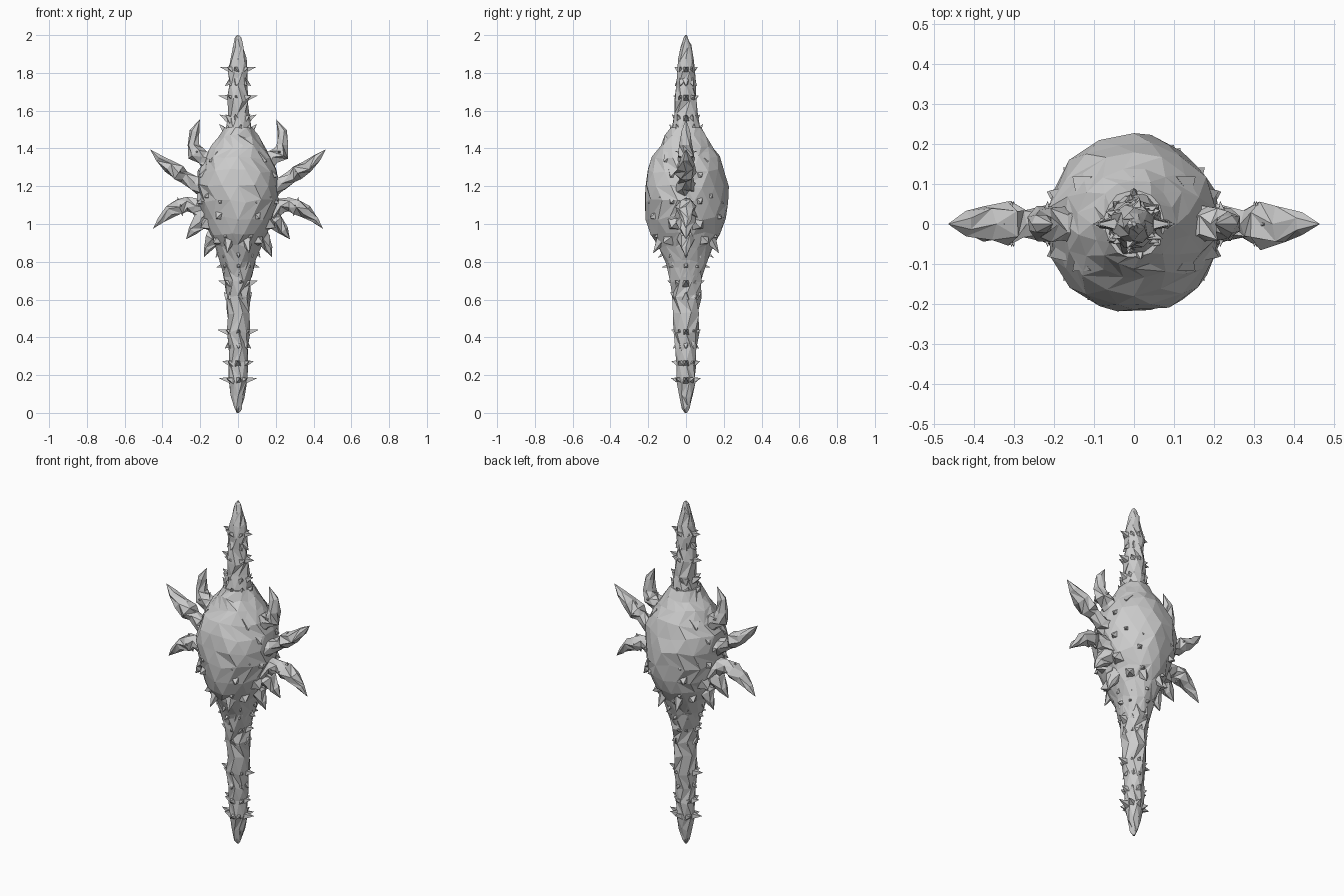
import bpy, bmesh, math, random
from mathutils import Vector

random.seed(7)


def skin(bm, rings, tip=None):
    # Triangulated skin over a list of vertex loops, closed at both ends
    vs = [[bm.verts.new(p) for p in r] for r in rings]
    n = len(vs[0])
    for a, b in zip(vs, vs[1:]):
        for i in range(n):
            j = (i + 1) % n
            if random.random() < 0.5:
                tris = ((a[i], a[j], b[j]), (a[i], b[j], b[i]))
            else:
                tris = ((a[i], a[j], b[i]), (a[j], b[j], b[i]))
            for t in tris:
                bm.faces.new(t)
    bm.faces.new(list(reversed(vs[0])))
    if tip is None:
        bm.faces.new(vs[-1])
    else:
        t = bm.verts.new(tip)
        for i in range(n):
            bm.faces.new((vs[-1][i], vs[-1][(i + 1) % n], t))


def finish(bm, name):
    bmesh.ops.recalc_face_normals(bm, faces=bm.faces)
    me = bpy.data.meshes.new(name)
    bm.to_mesh(me)
    bm.free()
    ob = bpy.data.objects.new(name, me)
    bpy.context.collection.objects.link(ob)
    return ob


def lathe(name, profile, sides, jitter):
    # profile: (z, x radius, y radius)
    bm = bmesh.new()
    rings = []
    for k, (z, rx, ry) in enumerate(profile):
        end = k in (0, len(profile) - 1)
        ring = []
        for i in range(sides):
            a = 2 * math.pi * (i + 0.5 * (k % 2)) / sides
            s = 1 + random.uniform(-jitter, jitter)
            dz = 0 if end else random.uniform(-0.012, 0.012)
            ring.append((rx * s * math.cos(a), ry * s * math.sin(a), z + dz))
        rings.append(ring)
    skin(bm, rings)
    return finish(bm, name)


def claw(bm, path, sx):
    # path: (x, z, in-plane radius, y radius); last entry is the tip
    pts = [Vector((sx * p[0], 0, p[1])) for p in path]
    rings = []
    for k in range(len(path) - 1):
        d = (pts[k + 1] - pts[max(k - 1, 0)]).normalized()
        side = d.cross(Vector((0, 1, 0)))
        ring = []
        for i in range(6):
            a = 2 * math.pi * i / 6 + 0.5 * (k % 2)
            s = random.uniform(0.9, 1.1)
            ring.append(pts[k] + side * (path[k][2] * s * math.cos(a))
                        + Vector((0, path[k][3] * s * math.sin(a), 0)))
        rings.append(ring)
    skin(bm, rings, pts[-1])


def thorn(bm, base, tip, r, sides=4):
    base, tip = Vector(base), Vector(tip)
    d = (tip - base).normalized()
    u = d.orthogonal().normalized()
    v = d.cross(u)
    ring = [base + (u * math.cos(a) + v * math.sin(a)) * r
            for a in [2 * math.pi * i / sides for i in range(sides)]]
    skin(bm, [ring], tip)


# Swollen central body
BODY = [(0.72, .075, .085), (0.80, .095, .11), (0.88, .12, .15), (0.95, .155, .19),
        (1.03, .19, .212), (1.12, .215, .222), (1.20, .222, .22), (1.28, .21, .205),
        (1.35, .18, .18), (1.41, .14, .14), (1.46, .105, .11), (1.51, .075, .085)]
lathe("body", BODY, 16, 0.035)

# Upper and lower horns of the long axis
lathe("upper_spire", [(1.44, .10, .11), (1.50, .075, .085), (1.58, .055, .065),
                      (1.66, .058, .06), (1.74, .046, .05), (1.81, .058, .052),
                      (1.87, .045, .042), (1.94, .03, .028), (1.98, .016, .015),
                      (2.0, .005, .005)], 8, 0.1)
lathe("lower_spire", [(0.0, .006, .006), (0.03, .022, .022), (0.09, .037, .036),
                      (0.17, .05, .05), (0.26, .052, .056), (0.34, .052, .06),
                      (0.43, .062, .068), (0.53, .061, .07), (0.62, .064, .077),
                      (0.70, .076, .088), (0.80, .095, .11)], 8, 0.08)

# Collars of small thorns: z, core radius, x reach, y reach, lift
bm = bmesh.new()
for z, core, rx, ry, lift in [
        (1.82, .03, .095, .062, .01), (1.75, .03, .07, .06, -.02), (1.67, .035, .105, .068, .01),
        (1.56, .045, .10, .075, .02), (1.50, .06, .10, .09, .03), (0.85, .09, .12, .15, -.03),
        (0.78, .065, .115, .13, -.01), (0.69, .055, .105, .10, .01), (0.62, .05, .075, .085, .02),
        (0.43, .04, .11, .08, .01), (0.36, .035, .07, .07, -.02), (0.265, .035, .085, .078, .01),
        (0.175, .03, .105, .082, .01)]:
    for i in range(8):
        a = math.pi * i / 4 + (0 if i % 4 == 0 else random.uniform(-.2, .2))
        s = 1 if i % 2 == 0 else random.uniform(.75, .9)
        c, n = math.cos(a), math.sin(a)
        thorn(bm, (core * c, core * n, z - lift * .5),
              (rx * s * c, ry * s * n, z + lift), .026)
finish(bm, "thorn_collars")

# Jointed curved claws, mirrored left and right
CLAWS = {
    "top_claw": [(.13, 1.31, .055, .06), (.185, 1.355, .042, .045), (.225, 1.375, .045, .05),
                 (.235, 1.42, .034, .035), (.232, 1.49, .026, .025), (.202, 1.555, 0, 0)],
    "upper_claw": [(.17, 1.19, .06, .07), (.23, 1.215, .042, .045), (.285, 1.25, .034, .036),
                   (.315, 1.27, .046, .06), (.365, 1.305, .035, .048), (.42, 1.35, .023, .03),
                   (.465, 1.395, 0, 0)],
    "lower_claw": [(.17, 1.06, .06, .07), (.225, 1.095, .045, .045), (.27, 1.105, .036, .04),
                   (.31, 1.09, .045, .055), (.36, 1.065, .034, .04), (.41, 1.02, .02, .026),
                   (.45, .975, 0, 0)],
    "side_spike": [(.15, 1.06, .06, .06), (.20, 1.01, .05, .05), (.24, .965, .028, .03),
                   (.275, .92, 0, 0)],
    "bottom_spike": [(.10, .97, .055, .06), (.135, .92, .045, .045), (.16, .87, .022, .025),
                     (.18, .825, 0, 0)]}
for name, path in CLAWS.items():
    for sx, tag in ((-1, "left"), (1, "right")):
        bm = bmesh.new()
        claw(bm, path, sx)
        # Barbs at the claw joint
        if "claw" in name:
            x, z = path[3][:2] if name != "top_claw" else path[2][:2]
            for dx, dy, dz in ((.01, 0, .055), (-.02, 0, -.05), (-.01, .058, .01), (-.01, -.058, .01)):
                thorn(bm, (sx * x, 0, z), (sx * (x + dx), dy, z + dz), .026)
        finish(bm, f"{name}_{tag}")

# Spikes and warts on the front and back of the body
bm = bmesh.new()
for sy in (-1, 1):
    for x in (-.045, .045):
        thorn(bm, (x, sy * .12, .93), (x * 1.3, sy * .175, .845), .04, 5)
    for sx in (-1, 1):
        for x, y, z, out in ((.15, .12, 1.16, .035), (.10, .165, 1.05, .03), (.18, .07, 1.0, .02),
                             (.19, .07, 1.13, .03), (.18, .07, 1.27, .035), (.13, .10, 1.35, .03),
                             (.11, .10, .92, .03), (.09, .18, 1.13, .02), (.06, .14, .95, .03)):
            d = Vector((sx * x, sy * y, 0)).normalized()
            p = Vector((sx * x, sy * y, z))
            thorn(bm, p - d * .02, p + d * out + Vector((0, 0, -.02)), .045)
finish(bm, "body_thorns")
